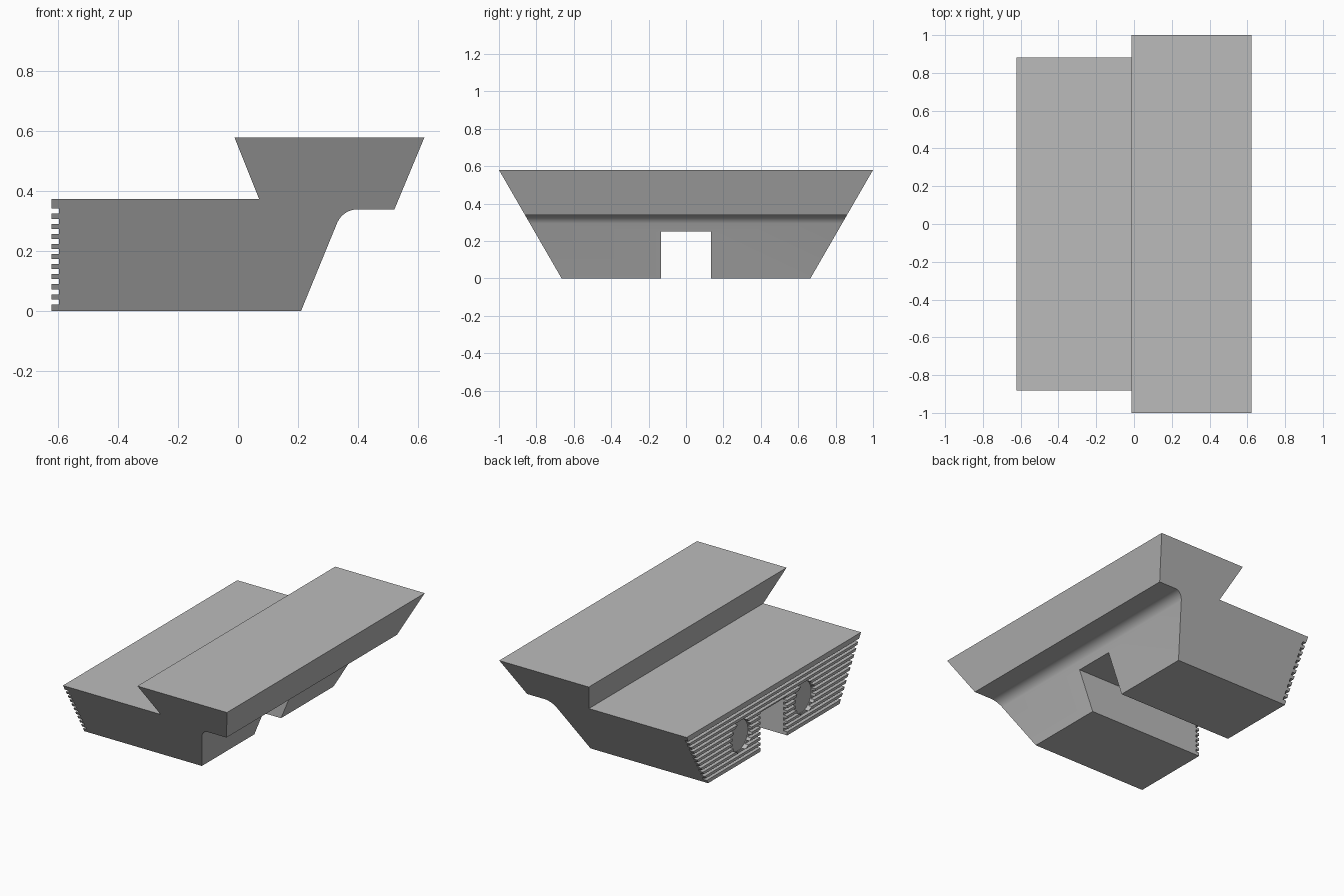
import bpy
import bmesh
from math import atan2, cos, sin, tan, pi
from mathutils import Matrix

cube = bpy.data.objects.get("Cube")
if cube:
    bpy.data.objects.remove(cube, do_unlink=True)

GREY = (0.5, 0.5, 0.5, 1)
grey = bpy.data.materials.new("plain grey")
grey.use_nodes = True
grey.diffuse_color = GREY
grey.node_tree.nodes["Principled BSDF"].inputs["Base Color"].default_value = GREY

BACK, HEIGHT, STEP, LEDGE = -0.622, 0.58, 0.375, 0.34
BASE_HALF = 0.665


def make_object(name, bm):
    bmesh.ops.recalc_face_normals(bm, faces=bm.faces)
    mesh = bpy.data.meshes.new(name)
    bm.to_mesh(mesh)
    bm.free()
    mesh.materials.append(grey)
    obj = bpy.data.objects.new(name, mesh)
    bpy.context.collection.objects.link(obj)
    return obj


def cut(target, cutter):
    cutter.hide_render = True
    mod = target.modifiers.new("cut", 'BOOLEAN')
    mod.operation = 'DIFFERENCE'
    mod.solver = 'EXACT'
    mod.object = cutter
    bpy.context.view_layer.objects.active = target
    bpy.ops.object.modifier_apply(modifier=mod.name)
    bpy.data.objects.remove(cutter, do_unlink=True)


# Side profile: sloping foot, rounded inner corner, overhanging rail
slope = 0.41
radius = 0.075
lean = atan2(1, slope)
corner_x = 0.21 + LEDGE * slope
arc_x = corner_x + radius * tan(lean / 2)
profile = [(BACK, 0), (0.21, 0)]
for i in range(13):
    a = pi / 2 + lean * (1 - i / 12)
    profile.append((arc_x + radius * cos(a), LEDGE - radius + radius * sin(a)))
profile += [(0.522, LEDGE), (0.622, HEIGHT), (-0.012, HEIGHT), (0.07, STEP), (BACK, STEP)]

# Grip grooves down the ridged face
groove, depth = 0.0168, 0.025
for i in range(10):
    top = 0.342 - 2 * groove * i
    profile += [(BACK, top), (BACK + depth, top),
                (BACK + depth, top - groove), (BACK, top - groove)]

# Extrude along y with ends that flare outward with height
bm = bmesh.new()
rings = []
for side in (-1, 1):
    rings.append([bm.verts.new((x, side * (BASE_HALF + (1 - BASE_HALF) * z / HEIGHT), z))
                  for x, z in profile])
for ring in rings:
    bm.faces.new(ring)
for i in range(len(profile)):
    j = (i + 1) % len(profile)
    bm.faces.new((rings[0][i], rings[0][j], rings[1][j], rings[1][i]))
body = make_object("jaw_body", bm)

# Slot through the middle of the foot
bm = bmesh.new()
bmesh.ops.create_cube(bm, size=1, matrix=Matrix.Diagonal((3, 0.27, 0.5, 1)))
cut(body, make_object("slot_cutter", bm))

# Two round recesses in the ridged face
for side in (-1, 1):
    bm = bmesh.new()
    place = Matrix.Translation((BACK, side * 0.32, 0.168)) @ Matrix.Rotation(pi / 2, 4, 'Y')
    bmesh.ops.create_cone(bm, cap_ends=True, segments=40, radius1=0.1, radius2=0.1,
                          depth=0.06, matrix=place)
    cut(body, make_object("recess_cutter", bm))

bpy.ops.object.select_all(action='DESELECT')
body.select_set(True)
bpy.context.view_layer.objects.active = body
bpy.ops.object.shade_smooth_by_angle(angle=pi / 9)
